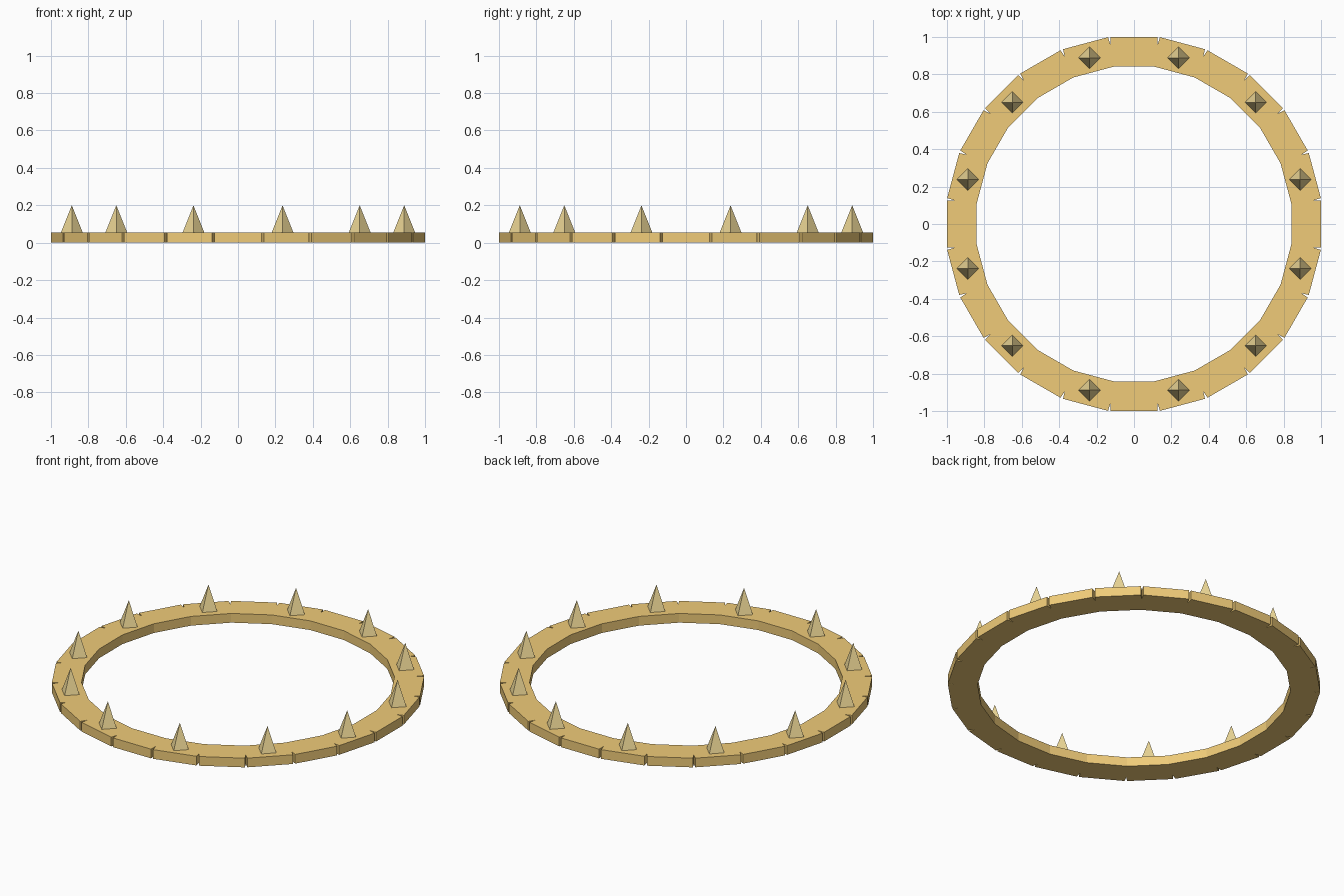
import bpy, bmesh
from math import sin, cos, pi, radians

if "Cube" in bpy.data.objects:
    bpy.data.objects.remove(bpy.data.objects["Cube"])

SIDES, R_OUT, R_IN, H = 24, 1.0086, 0.848, 0.055


def material(name, color):
    m = bpy.data.materials.new(name)
    m.diffuse_color = color
    m.use_nodes = True
    m.node_tree.nodes["Principled BSDF"].inputs["Base Color"].default_value = m.diffuse_color
    return m


def polar(r, a):
    return r * cos(a), r * sin(a)


# Flat ring with a narrow notch at every outer corner
bm = bmesh.new()
sectors = []
for i in range(SIDES):
    a = radians(7.5 + 15 * i)
    half = 0.007
    points = [polar(R_IN, a), polar(R_OUT, a - half),
              polar(R_OUT - 0.04, a), polar(R_OUT, a + half)]
    sectors.append([[bm.verts.new((x, y, z)) for x, y in points] for z in (0, H)])
for i in range(SIDES):
    (b0, t0), (b1, t1) = sectors[i], sectors[(i + 1) % SIDES]
    bm.faces.new((t0[0], t0[2], t0[3], t1[1], t1[2], t1[0]))    # top
    bm.faces.new((b1[0], b1[2], b1[1], b0[3], b0[2], b0[0]))    # bottom
    bm.faces.new((b0[0], t0[0], t1[0], b1[0]))                  # inner wall
    bm.faces.new((b0[3], b1[1], t1[1], t0[3]))                  # outer wall
    for j in (1, 2):                                            # notch walls
        bm.faces.new((b0[j], b0[j + 1], t0[j + 1], t0[j]))
bmesh.ops.recalc_face_normals(bm, faces=bm.faces)
mesh = bpy.data.meshes.new("notched_ring")
bm.to_mesh(mesh)
bm.free()
mesh.materials.append(material("ring_gold", (0.87, 0.60, 0.19, 1)))
bpy.context.collection.objects.link(bpy.data.objects.new("notched_ring", mesh))

# Twelve four-sided spikes, all sharing one orientation
spike_gold = material("spike_gold", (0.83, 0.67, 0.30, 1))
bm = bmesh.new()
bmesh.ops.create_cone(bm, cap_ends=True, segments=4, radius1=0.058,
                      radius2=0, depth=0.145)
# Turn the base so its corners lie on the x and y axes
corner = max(bm.verts, key=lambda v: v.co.xy.length)
if min(abs(corner.co.x), abs(corner.co.y)) > 0.01:
    for v in bm.verts:
        x, y = v.co.xy
        v.co.xy = (x - y) * cos(pi / 4), (x + y) * cos(pi / 4)
spike_mesh = bpy.data.meshes.new("spike")
bm.to_mesh(spike_mesh)
bm.free()
spike_mesh.materials.append(spike_gold)
for k in range(12):
    spike = bpy.data.objects.new(f"spike_{k + 1}", spike_mesh)
    spike.location = (*polar(0.92, radians(15 + 30 * k)), H + 0.0725)
    bpy.context.collection.objects.link(spike)
